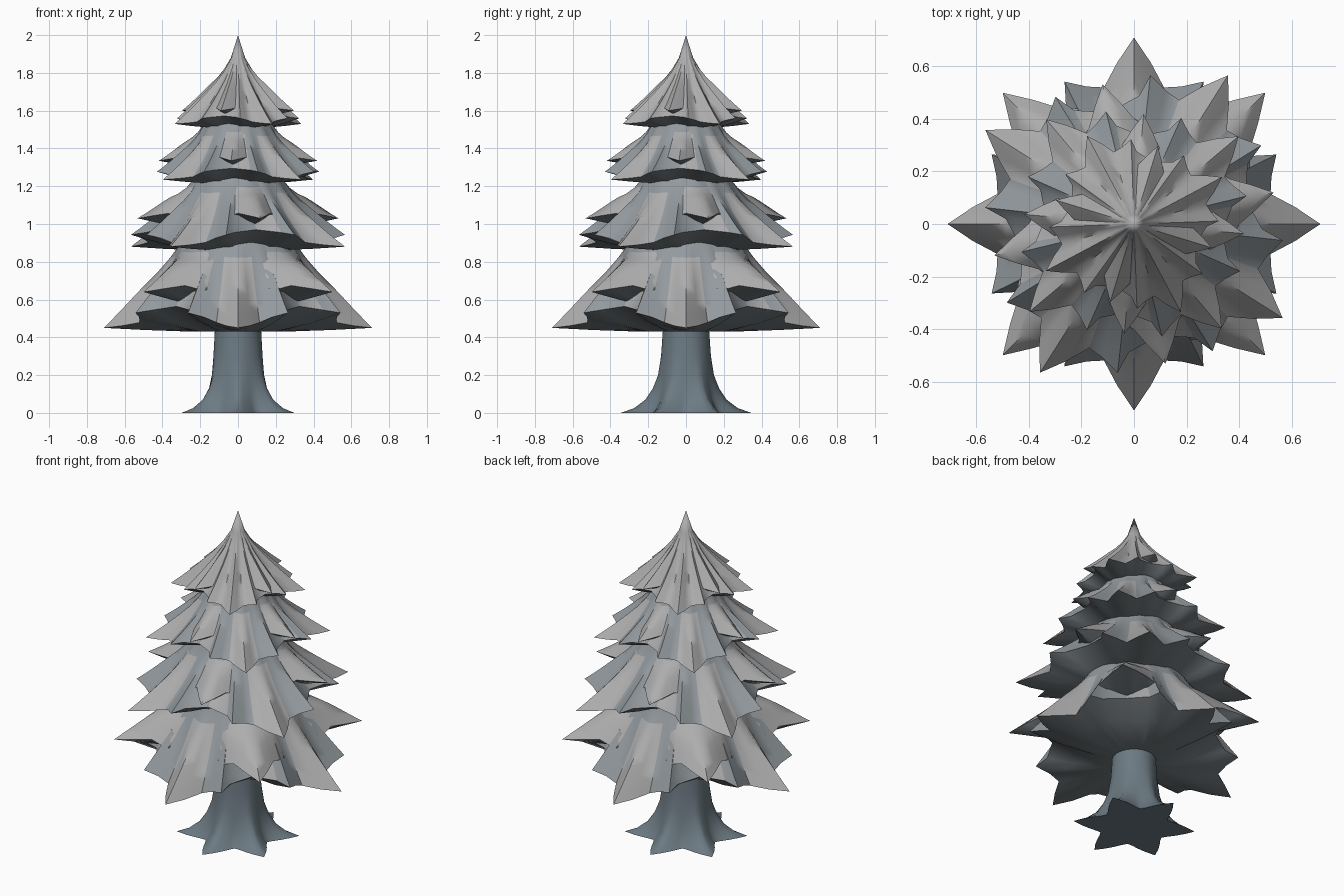
import bpy, bmesh
from math import cos, sin, radians

if "Cube" in bpy.data.objects:
    bpy.data.objects.remove(bpy.data.objects["Cube"])


def material(name, r, g, b):
    mat = bpy.data.materials.new(name)
    mat.diffuse_color = (r, g, b, 1)
    mat.use_nodes = True
    mat.node_tree.nodes["Principled BSDF"].inputs["Base Color"].default_value = mat.diffuse_color
    return mat


# Pale branch tops, bluer hollows, dark undersides and bark
MATS = [material("branch_top", 0.42, 0.42, 0.42),
        material("branch_hollow", 0.29, 0.32, 0.34),
        material("underside", 0.18, 0.205, 0.22),
        material("bark", 0.15, 0.195, 0.225)]


def make_object(name, rings, tint, cap_start=False, cap_end=False):
    """Skin a list of closed rings (equal point counts) into a mesh object."""
    bm = bmesh.new()
    loops = [[bm.verts.new(p) for p in ring] for ring in rings]
    n = len(loops[0])
    for k, (a, b) in enumerate(zip(loops, loops[1:])):
        for i in range(n):
            j = (i + 1) % n
            bm.faces.new((a[i], a[j], b[j], b[i])).material_index = tint(k, i)
    if cap_start:
        bm.faces.new(loops[0]).material_index = tint(0, 0)
    if cap_end:
        bm.faces.new(loops[-1]).material_index = tint(len(loops), 0)
    bmesh.ops.remove_doubles(bm, verts=bm.verts, dist=0.0005)
    bmesh.ops.recalc_face_normals(bm, faces=bm.faces)
    mesh = bpy.data.meshes.new(name)
    for mat in MATS:
        mesh.materials.append(mat)
    bm.to_mesh(mesh)
    bm.free()
    obj = bpy.data.objects.new(name, mesh)
    bpy.context.collection.objects.link(obj)
    bpy.ops.object.select_all(action='DESELECT')
    obj.select_set(True)
    bpy.context.view_layer.objects.active = obj
    bpy.ops.object.shade_smooth_by_angle(angle=radians(60))
    return obj


def polar(r, deg, z):
    return (r * cos(radians(deg)), r * sin(radians(deg)), z)


# Hem outline over half a branch: angle from tip, radius factor, rise factor
LOWER_HEM = [(0, 1.0, 0.0), (6, 0.87, 0.06), (12.4, 0.75, 0.15),
             (19, 0.78, 0.3), (26, 0.85, 0.42), (30, 0.73, 0.5), (45, 0.65, 0.6)]
UPPER_HEM = [(0, 1.0, 0.0), (6, 0.86, 0.1), (12.5, 0.74, 0.18),
             (18, 0.70, 0.1), (24, 0.66, 0.05), (33, 0.50, 0.4), (45, 0.40, 0.5)]
STEPS = 8


def skirt(name, hem, turn, tip, rise, top, power, centre_z, core, pale):
    """Four-branched star skirt: top surface, hem, then the underside."""
    half = [(a, f * tip[0], tip[1] + k * rise) for a, f, k in hem]
    branch = [(-a, r, z) for a, r, z in half[-2:0:-1]] + half
    outline = [(a + turn + 90 * q, r, z) for q in range(4) for a, r, z in branch]
    n = len(branch)
    rings = []
    for s in range(STEPS + 1):
        t = s / STEPS
        w = min(1, t * 1.9)          # round near the top, pleated lower down
        ring = []
        for a, r, z in outline:
            r = core[0] + (r - core[0]) * w
            z = core[1] + (z - core[1]) * w
            ring.append(polar(top[0] + (r - top[0]) * t, a,
                              top[1] + (z - top[1]) * t ** power))
        rings.append(ring)
    for t in (0.35, 0.75):
        rings.append([polar(r + (0.09 - r) * t, a,
                            z + (centre_z - z) * min(1, t * 1.6))
                      for a, r, z in outline])
    rings.append([polar(0.06, a, centre_z) for a, r, z in outline])

    def tint(k, i):
        if k >= STEPS:
            return 2
        mid = abs((branch[i % n][0] + branch[(i + 1) % n][0]) / 2)
        return 0 if top[0] == 0 or (mid < pale and k > 1) else 1

    make_object(name, rings, tint, cap_end=True)


# Foliage tiers: turn, lower tip, upper tip (radius, z), top (radius, z), curve
TIERS = [(0.0, (0.71, 0.45), (0.707, 0.64), (0.27, 0.97), 0.86),
         (-32.3, (0.67, 0.88), (0.545, 1.03), (0.20, 1.33), 0.68),
         (40.0, (0.52, 1.235), (0.42, 1.335), (0.15, 1.63), 0.6),
         (28.0, (0.38, 1.53), (0.31, 1.60), (0.0, 2.0), 0.63)]
for i, (turn, low, up, top, power) in enumerate(TIERS, 1):
    rise = up[1] - low[1]
    core = (0.78 * low[0], low[1] + 0.3 * rise)
    skirt(f"foliage_{i}_lower", LOWER_HEM, turn, low, rise, top, power,
          low[1] - 0.02, core, 13)
    skirt(f"foliage_{i}_upper", UPPER_HEM, turn + 45, up, rise, top, power,
          up[1] - 0.4 * rise, (0.96 * core[0], core[1]), 25)

# Trunk flaring into six pointed roots: z, radius between roots, radius on root
TRUNK = [(0, 0.20, 0.345), (0.025, 0.185, 0.275), (0.07, 0.165, 0.215),
         (0.13, 0.15, 0.175), (0.20, 0.138, 0.148), (0.30, 0.13, 0.132),
         (0.43, 0.123, 0.123), (0.58, 0.12, 0.12)]
rings = []
for z, valley, root in TRUNK:
    ring = []
    for i in range(48):
        deg = i * 7.5
        off = abs(deg % 60 - 30) / 30      # 0 on a root, 1 between roots
        ring.append(polar(valley + (root - valley) * (1 - off) ** 1.5, deg, z))
    rings.append(ring)
make_object("trunk", rings, lambda k, i: 3, cap_start=True, cap_end=True)
